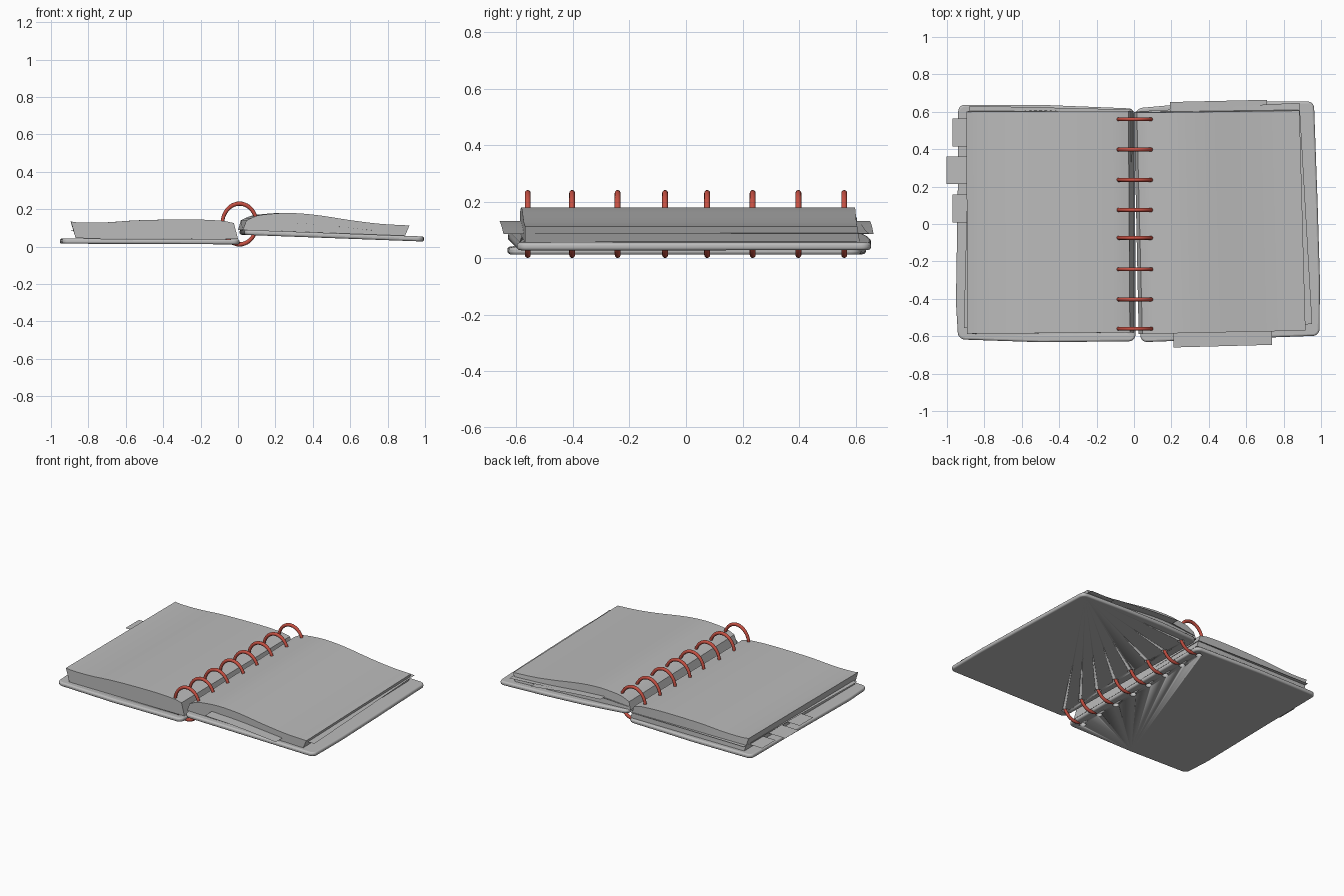
import bpy, bmesh, math
from mathutils import Vector

if "Cube" in bpy.data.objects:
    bpy.data.objects.remove(bpy.data.objects["Cube"])


def material(name, rgb):
    m = bpy.data.materials.new(name)
    m.diffuse_color = (*rgb, 1)
    m.use_nodes = True
    m.node_tree.nodes["Principled BSDF"].inputs["Base Color"].default_value = m.diffuse_color
    return m


GREY = material("paper grey", (0.5, 0.5, 0.5))
RED = material("ring red", (0.56, 0.08, 0.055))
RING_Y = [-0.56, -0.403, -0.242, -0.074, 0.075, 0.236, 0.398, 0.56]


def finish(bm, name, mat=GREY, angle=35):
    bmesh.ops.recalc_face_normals(bm, faces=bm.faces)
    me = bpy.data.meshes.new(name)
    bm.to_mesh(me)
    bm.free()
    ob = bpy.data.objects.new(name, me)
    bpy.context.collection.objects.link(ob)
    me.materials.append(mat)
    bpy.ops.object.select_all(action='DESELECT')
    ob.select_set(True)
    bpy.context.view_layer.objects.active = ob
    bpy.ops.object.shade_smooth_by_angle(angle=math.radians(angle))
    return ob


def curve(pts, u):
    """Smooth interpolation through (u, z) points."""
    n = len(pts)
    i = max(k for k in range(n - 1) if pts[k][0] <= u or k == 0)
    (a, za), (b, zb) = pts[i], pts[i + 1]

    def slope(k):
        l, r = pts[max(k - 1, 0)], pts[min(k + 1, n - 1)]
        return (r[1] - l[1]) / (r[0] - l[0])
    t, h = (u - a) / (b - a), b - a
    return ((2*t**3 - 3*t*t + 1) * za + (t**3 - 2*t*t + t) * h * slope(i)
            + (3*t*t - 2*t**3) * zb + (t**3 - t*t) * h * slope(i + 1))


def surface(bm, corners, profile, steps=32):
    """Grid over a plan quad (back-left, back-right, front-right, front-left)."""
    a, b, c, d = [Vector(p) for p in corners]
    rows = []
    for k in range(steps + 1):
        u = k / steps
        z = curve(profile, u)
        rows.append([bm.verts.new((*p, z)) for p in (a.lerp(b, u), d.lerp(c, u))])
    for r, s in zip(rows, rows[1:]):
        bm.faces.new((r[0], r[1], s[1], s[0]))
    return rows


def sheet(name, corners, profile):
    bm = bmesh.new()
    surface(bm, corners, profile)
    return finish(bm, name)


def page_block(name, top, top_z, base, base_z):
    bm = bmesh.new()
    t, b = surface(bm, top, top_z), surface(bm, base, base_z)
    for k in range(len(t) - 1):
        for s in (0, 1):
            bm.faces.new((t[k][s], t[k+1][s], b[k+1][s], b[k][s]))
    for k in (0, -1):
        bm.faces.new((t[k][0], t[k][1], b[k][1], b[k][0]))
    return finish(bm, name)


def cover(name, outline, corner_ids, height, thick, hole_x):
    # Outline with rounded corners, extruded and tilted
    bm = bmesh.new()
    vs = [bm.verts.new((x, y, 0)) for x, y in outline]
    bm.faces.new(vs)
    bmesh.ops.bevel(bm, geom=[vs[i] for i in corner_ids], offset=0.035,
                    segments=5, profile=0.5, affect='VERTICES')
    ext = bmesh.ops.extrude_face_region(bm, geom=bm.faces[:])
    for v in ext["geom"]:
        if isinstance(v, bmesh.types.BMVert):
            v.co.z += thick
    for v in bm.verts:
        v.co.z += height(v.co.x)
    ob = finish(bm, name)
    # Soft rim
    bev = ob.modifiers.new("rim", 'BEVEL')
    bev.width, bev.segments = 0.01, 3
    bev.limit_method, bev.angle_limit = 'ANGLE', math.radians(40)
    # Punched ring holes
    cut = bmesh.new()
    for y in RING_Y:
        r = bmesh.ops.create_cone(cut, cap_ends=True, segments=16, radius1=0.02,
                                  radius2=0.02, depth=0.2)
        bmesh.ops.translate(cut, verts=r["verts"], vec=(hole_x, y, 0.05))
    cutter = finish(cut, name + "_hole_cutter")
    cutter.hide_render = True
    cutter.hide_viewport = True
    boo = ob.modifiers.new("holes", 'BOOLEAN')
    boo.object, boo.operation, boo.solver = cutter, 'DIFFERENCE', 'EXACT'


# Covers
cover("left_cover",
      [(-0.94, 0.637), (-0.5, 0.637), (0.005, 0.617), (0.008, -0.627),
       (-0.5, -0.632), (-0.94, -0.617), (-0.952, -0.42), (-0.942, 0.2)],
      (0, 2, 3, 5), lambda x: 0.016 - 0.004 * (x + 0.95), 0.027, -0.055)
cover("right_cover",
      [(0.008, 0.618), (0.3, 0.645), (0.6, 0.655), (0.962, 0.655), (0.982, 0.1),
       (0.994, -0.3), (0.992, -0.597), (0.5, -0.615), (0.035, -0.632)],
      (0, 3, 6, 8), lambda x: 0.064 - 0.037 * x, 0.027, 0.088)

# Page stacks
page_block("left_pages",
           [(-0.895, 0.6), (-0.03, 0.605), (-0.022, -0.58), (-0.893, -0.587)],
           [(0, 0.134), (0.05, 0.129), (0.2, 0.129), (0.42, 0.141), (0.75, 0.145),
            (0.93, 0.138), (1, 0.126)],
           [(-0.868, 0.61), (-0.003, 0.605), (0.0, -0.58), (-0.868, -0.587)],
           [(0, 0.045), (1, 0.041)])
page_block("right_pages",
           [(0.015, 0.595), (0.885, 0.606), (0.917, -0.57), (0.045, -0.588)],
           [(0, 0.14), (0.06, 0.164), (0.15, 0.175), (0.26, 0.18), (0.42, 0.17),
            (0.65, 0.14), (0.82, 0.122), (1, 0.113)],
           [(0.0, 0.6), (0.865, 0.615), (0.893, -0.57), (0.025, -0.588)],
           [(0, 0.088), (0.3, 0.079), (1, 0.058)])

# Loose sheets slipping out of the stacks
sheet("left_loose_sheet",
      [(-0.88, 0.632), (-0.01, 0.612), (-0.02, -0.57), (-0.91, -0.555)],
      [(0, 0.085), (1, 0.08)])
sheet("right_loose_sheet",
      [(0.015, 0.602), (0.885, 0.648), (0.953, -0.535), (0.07, -0.575)],
      [(0, 0.11), (0.3, 0.125), (0.7, 0.1), (1, 0.088)])

# Index tabs along the left edge
for i, (x, y0, y1) in enumerate([(-0.97, 0.415, 0.563), (-1.003, 0.213, 0.36),
                                 (-0.97, 0.008, 0.157)]):
    sheet("left_tab_%d" % (i + 1), [(x, y1), (-0.86, y1), (-0.86, y0), (x, y0)],
          [(0, 0.072), (1, 0.075)])

# Wide divider tabs on the back and front of the right stack
TAB_Z = [(0, 0.131), (0.4, 0.118), (1, 0.085)]
sheet("back_tab", [(0.192, 0.652), (0.712, 0.664), (0.714, 0.55), (0.194, 0.55)], TAB_Z)
sheet("front_tab", [(0.21, -0.55), (0.736, -0.55), (0.739, -0.646), (0.212, -0.66)], TAB_Z)

# Binder rings
for i, y in enumerate(RING_Y):
    bpy.ops.mesh.primitive_torus_add(
        major_radius=0.1, minor_radius=0.0105, major_segments=40, minor_segments=12,
        location=(0.008, y, 0.121), rotation=(math.pi / 2, 0, 0))
    ring = bpy.context.object
    ring.name = "ring_%d" % (i + 1)
    ring.scale = (0.92, 1.09, 1)
    ring.data.materials.append(RED)
    bpy.ops.object.shade_smooth()
